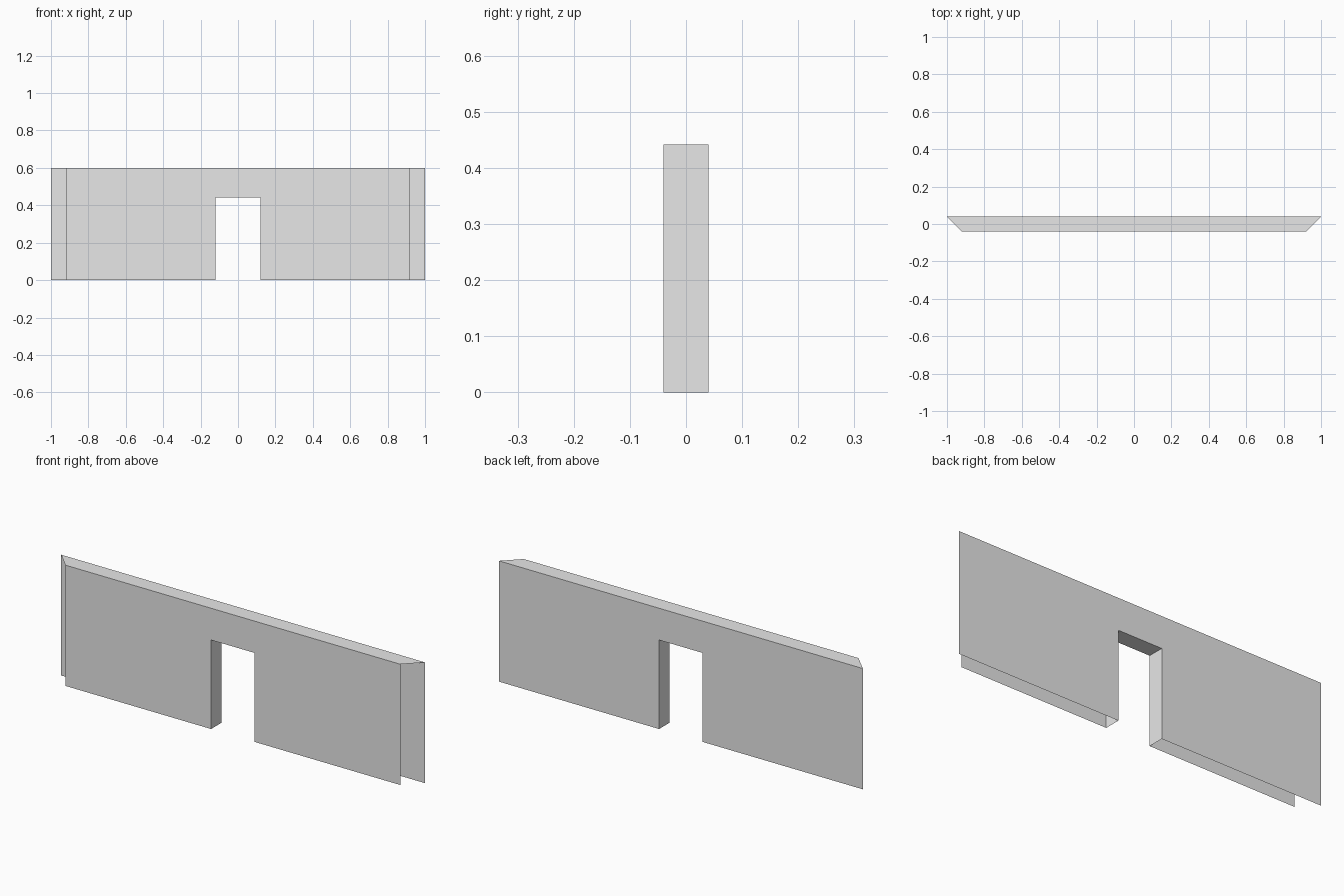
import bpy
import bmesh

cube = bpy.data.objects.get("Cube")
if cube:
    bpy.data.objects.remove(cube, do_unlink=True)

# Wall and doorway sizes
HALF_DEPTH = 0.04
FRONT_HALF, BACK_HALF, HEIGHT = 0.92, 1.0, 0.6
DOOR_HALF, DOOR_HEIGHT = 0.12, 0.442

# One plain grey material
grey = bpy.data.materials.new("plain grey")
grey.use_nodes = True
colour = (0.8, 0.8, 0.8, 1.0)
grey.diffuse_color = colour
grey.node_tree.nodes["Principled BSDF"].inputs["Base Color"].default_value = colour


def wall_outline(bm, half, y):
    """Wall panel corners with a doorway notch, counterclockwise from the front."""
    d, h = DOOR_HALF, DOOR_HEIGHT
    points = [(-half, 0), (-d, 0), (-d, h), (d, h), (d, 0),
              (half, 0), (half, HEIGHT), (-half, HEIGHT)]
    return [bm.verts.new((x, y, z)) for x, z in points]


bm = bmesh.new()
front = wall_outline(bm, FRONT_HALF, -HALF_DEPTH)
back = wall_outline(bm, BACK_HALF, HALF_DEPTH)

# Front and back panels
bm.faces.new(front)
bm.faces.new(back[::-1])

# Doorway jambs and lintel, then the mitred top; ends and base stay open
for i in (1, 2, 3, 6):
    bm.faces.new((front[i + 1], front[i], back[i], back[i + 1]))

mesh = bpy.data.meshes.new("doorway_wall")
bm.to_mesh(mesh)
bm.free()
mesh.materials.append(grey)
wall = bpy.data.objects.new("doorway_wall", mesh)
bpy.context.collection.objects.link(wall)
